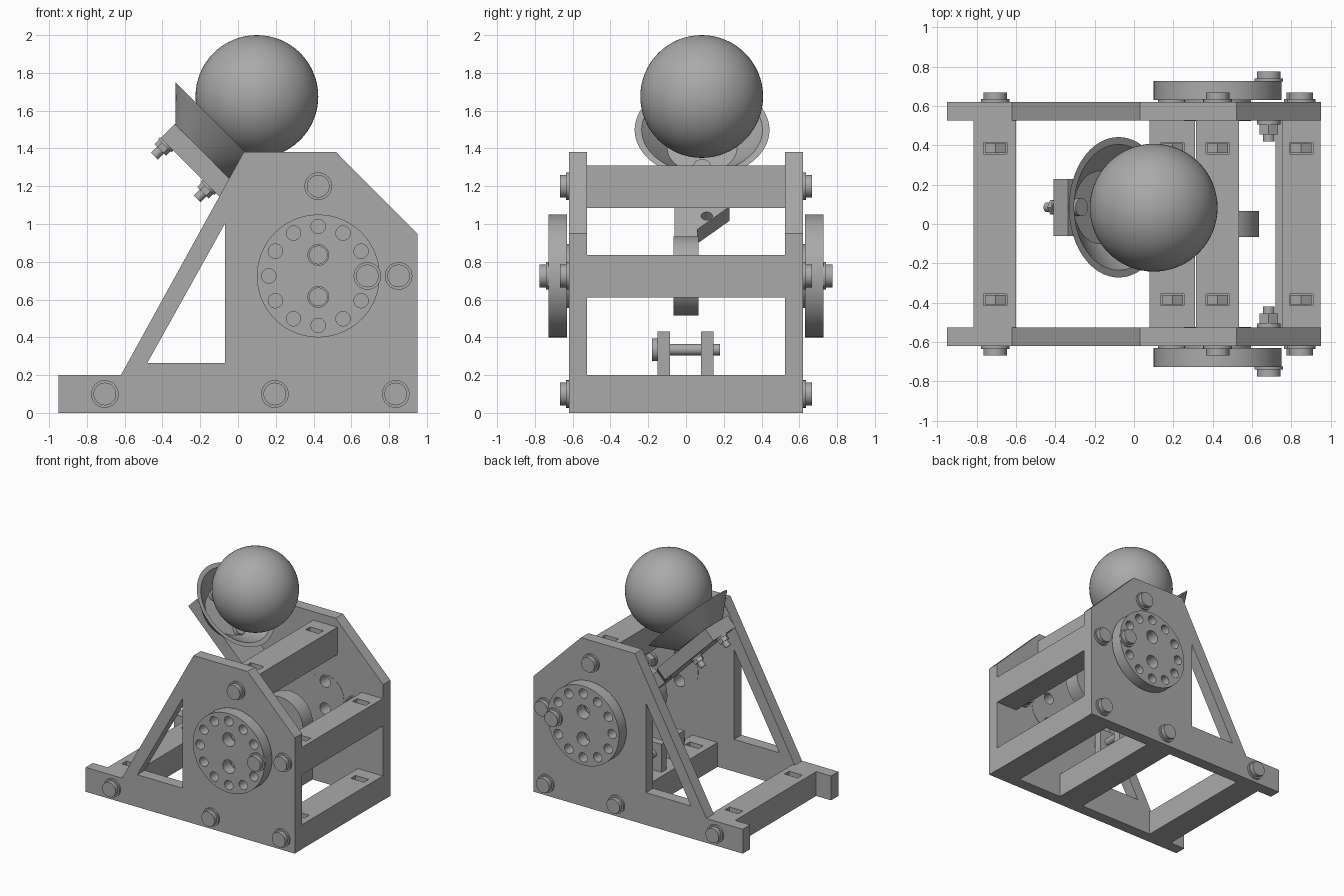
import bpy, bmesh, math
from mathutils import Matrix, Vector

if "Cube" in bpy.data.objects:
    bpy.data.objects.remove(bpy.data.objects["Cube"], do_unlink=True)

grey = bpy.data.materials.new("plain grey")
grey.use_nodes = True
grey.diffuse_color = (0.4, 0.4, 0.4, 1)
grey.node_tree.nodes["Principled BSDF"].inputs["Base Color"].default_value = (0.4, 0.4, 0.4, 1)
made = []


def frame(u, v, w, origin=(0, 0, 0)):
    m = Matrix((u, v, w)).transposed().to_4x4()
    m.translation = Vector(origin)
    return m


SIDE = frame((1, 0, 0), (0, 0, 1), (0, 1, 0))  # profiles in x-z, depth along y
PLAN = frame((1, 0, 0), (0, 1, 0), (0, 0, 1))
D = math.sqrt(0.5)
ARM = frame((D, 0, -D), (0, 1, 0), (D, 0, D), (-0.41, 0, 1.455))


def circle(u, v, r, n=32, turn=0.0):
    return [(u + r * math.cos(turn + math.tau * i / n),
             v + r * math.sin(turn + math.tau * i / n)) for i in range(n)]


def rect(u0, u1, v0, v1):
    return [(u0, v0), (u1, v0), (u1, v1), (u0, v1)]


def add_prism(bm, poly, lo, hi, fr):
    face = bm.faces.new([bm.verts.new(fr @ Vector((u, v, lo))) for u, v in poly])
    out = bmesh.ops.extrude_face_region(bm, geom=[face])
    shift = fr.to_3x3() @ Vector((0, 0, hi - lo))
    verts = [g for g in out["geom"] if isinstance(g, bmesh.types.BMVert)]
    bmesh.ops.translate(bm, verts=verts, vec=shift)


def finish(bm, name):
    bmesh.ops.recalc_face_normals(bm, faces=bm.faces)
    mesh = bpy.data.meshes.new(name)
    bm.to_mesh(mesh)
    bm.free()
    mesh.materials.append(grey)
    ob = bpy.data.objects.new(name, mesh)
    bpy.context.collection.objects.link(ob)
    made.append(ob)
    return ob


def prisms(name, parts, fr=SIDE):
    """One object from several (profile, low, high) prisms."""
    bm = bmesh.new()
    for poly, lo, hi in parts:
        add_prism(bm, poly, min(lo, hi), max(lo, hi), fr)
    return finish(bm, name)


def cut(ob, parts, fr=SIDE):
    tool = prisms("cutter", parts, fr)
    made.remove(tool)
    tool.hide_render = True
    mod = ob.modifiers.new("holes", "BOOLEAN")
    mod.operation, mod.solver, mod.object = "DIFFERENCE", "EXACT", tool
    bpy.context.view_layer.objects.active = ob
    bpy.ops.object.modifier_apply(modifier=mod.name)
    bpy.data.objects.remove(tool, do_unlink=True)


AX, AZ = 0.425, 0.725  # pivot of the throwing arm
PLATE = [(-0.95, 0), (0.95, 0), (0.95, 0.95), (0.52, 1.38),
         (0.03, 1.38), (-0.62, 0.2), (-0.95, 0.2)]
WINDOW = [(-0.48, 0.265), (-0.07, 0.265), (-0.07, 1.0)]
# cross beams: name, bolt position, section
BEAMS = [("front_beam", (-0.705, 0.1), (-0.815, -0.6, 0, 0.2)),
         ("middle_beam", (0.195, 0.1), (0.08, 0.31, 0, 0.2)),
         ("rear_beam", (0.835, 0.1), (0.72, 0.948, 0, 0.2)),
         ("stop_beam", (0.85, AZ), (0.755, 0.948, 0.61, 0.835)),
         ("top_beam", (AX, 1.2), (0.315, 0.535, 1.085, 1.31))]

# cross beams with nut pockets
for name, (bx, bz), sec in BEAMS:
    beam = prisms(name, [(rect(*sec), -0.525, 0.525)])
    cut(beam, [(rect(bx - 0.06, bx + 0.06, s * 0.385 - 0.03, s * 0.385 + 0.03),
                bz - 0.06, sec[3] + 0.05) for s in (-1, 1)], PLAN)

for s, side in ((-1, "right"), (1, "left")):
    # side plate with triangular window and pivot bores
    bores = [circle(AX, AZ + d, 0.047) for d in (-0.111, 0.111)]
    plate = prisms(side + "_plate", [(PLATE, s * 0.525, s * 0.62)])
    cut(plate, [(p, s * 0.45, s * 0.7) for p in [WINDOW] + bores])
    hub = prisms(side + "_bearing", [(circle(AX, AZ, 0.17, 48), s * 0.523, s * 0.632)])
    cut(hub, [(p, s * 0.45, s * 0.7) for p in bores])
    # drilled wheel
    wheel = prisms(side + "_wheel", [(circle(AX, AZ, 0.325, 96), s * 0.63, s * 0.727)])
    holes = [circle(u, v, 0.038) for u, v in circle(AX, AZ, 0.262, 12)]
    holes += [circle(AX, AZ + d, 0.055) for d in (-0.111, 0.111)]
    cut(wheel, [(p, s * 0.6, s * 0.8) for p in holes])
    # beam bolts and their nuts
    for name, (bx, bz), sec in BEAMS:
        prisms(side + "_" + name + "_bolt", [
            (circle(bx, bz, 0.073), s * 0.62, s * 0.635),
            (circle(bx, bz, 0.06), s * 0.635, s * 0.668),
            (circle(bx, bz, 0.062, 6, math.pi / 2), s * 0.36, s * 0.41)])
    # wheel locking bolt
    lx = 0.685
    prisms(side + "_lock_bolt", [
        (circle(lx, AZ, 0.073), s * 0.725, s * 0.74),
        (circle(lx, AZ, 0.06), s * 0.74, s * 0.775),
        (circle(lx, AZ, 0.06), s * 0.505, s * 0.525),
        (circle(lx, AZ, 0.055, 6, math.pi / 2), s * 0.455, s * 0.505),
        (circle(lx, AZ, 0.03), s * 0.42, s * 0.455)])

# throwing arm with wide head, and its round hub
HEAD = [(0, -0.06), (1.1, -0.06), (1.1, 0.06), (0.79, 0.06), (0.62, 0.23), (0, 0.23)]
arm = prisms("throwing_arm", [(HEAD, 0, 0.106)], ARM)
cut(arm, [(circle(0.69, 0.11, 0.03), -0.1, 0.2)], ARM)
prisms("arm_hub", [(circle(AX, AZ, 0.21, 64), -0.065, 0.065)])

# conical cup
CU, CV = 0.204, 0.085
bm = bmesh.new()
profile = [(0, 0.106), (0.2, 0.106), (0.357, 0.265), (0.32, 0.265), (0.185, 0.13), (0, 0.13)]
vs = [bm.verts.new((r, 0, h)) for r, h in profile]
edges = [bm.edges.new(pair) for pair in zip(vs, vs[1:])]
bmesh.ops.spin(bm, geom=vs + edges, cent=(0, 0, 0), axis=(0, 0, 1),
               angle=math.tau, steps=64, use_duplicate=False)
bmesh.ops.remove_doubles(bm, verts=bm.verts, dist=0.0001)
bm.transform(ARM @ Matrix.Translation((CU, CV, 0)))
finish(bm, "cup")

# cup bolts
for i, d in enumerate((-0.16, 0.16)):
    prisms("cup_bolt_%d" % (i + 1), [
        (circle(CU + d, CV, 0.05), -0.012, 0),
        (circle(CU + d, CV, 0.043, 6), -0.045, -0.012),
        (circle(CU + d, CV, 0.025), -0.09, -0.045),
        (circle(CU + d, CV, 0.045), 0.13, 0.16)], ARM)

# ball
bm = bmesh.new()
bmesh.ops.create_uvsphere(bm, u_segments=64, v_segments=32, radius=0.325)
bmesh.ops.translate(bm, verts=bm.verts, vec=(0.1, 0.083, 1.675))
finish(bm, "ball")

# anchor bracket and pin on the middle beam
for side, y in (("right", -0.117), ("left", 0.113)):
    prisms(side + "_anchor_lug", [(rect(0.12, 0.27, 0.2, 0.43), y - 0.033, y + 0.033)])
prisms("anchor_pin", [(circle(0.195, 0.335, 0.03), -0.15, 0.18),
                      (circle(0.195, 0.335, 0.06), -0.18, -0.15)])

# smooth round surfaces, sharp edges kept
bpy.ops.object.select_all(action="DESELECT")
for ob in made:
    ob.select_set(True)
bpy.context.view_layer.objects.active = made[0]
bpy.ops.object.shade_smooth_by_angle(angle=math.radians(32))
